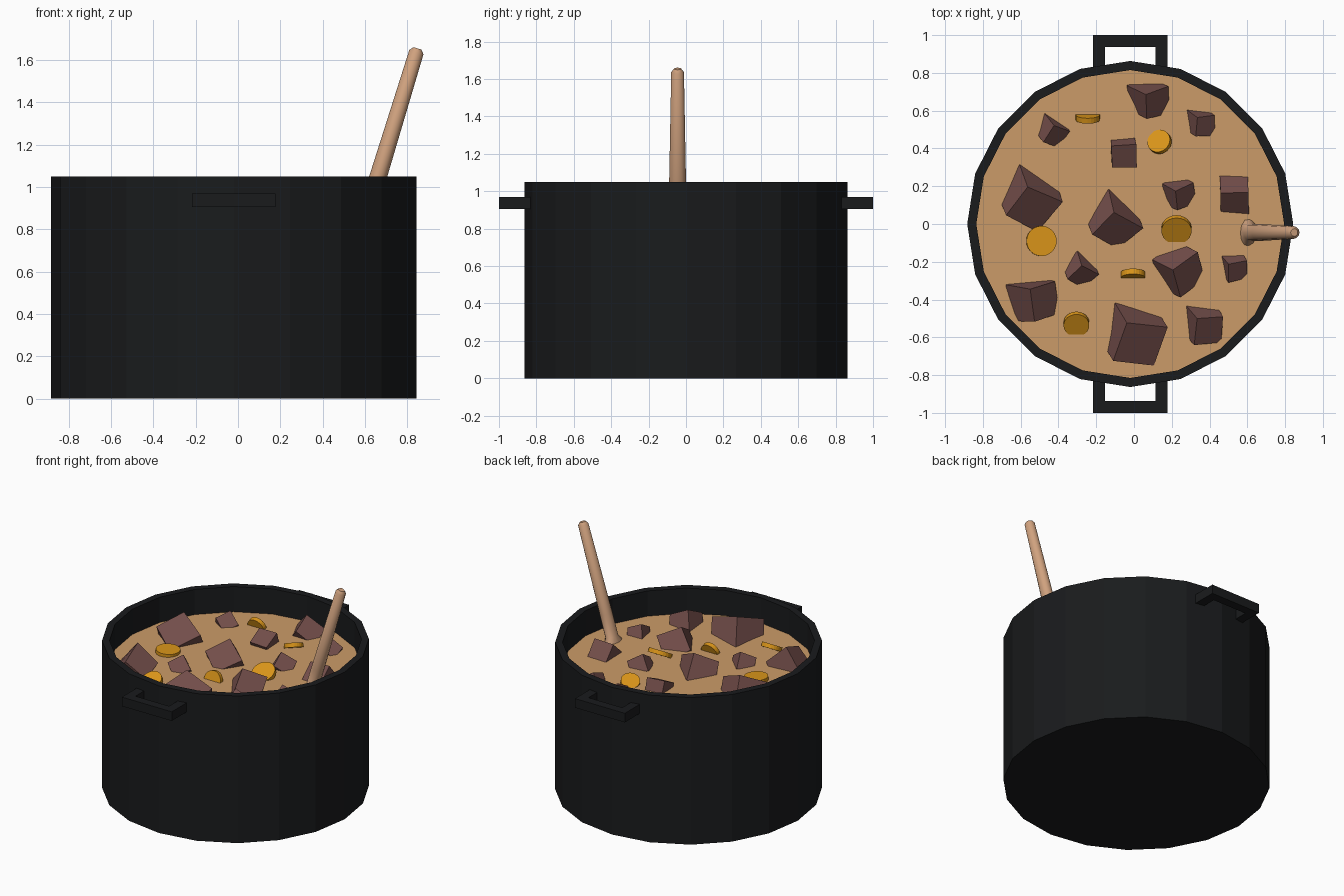
import bpy, bmesh, math, random
from mathutils import Vector, Matrix, Euler

if "Cube" in bpy.data.objects:
    bpy.data.objects.remove(bpy.data.objects["Cube"])

random.seed(4)
CX, SOUP = -0.02, 0.87


def material(name, rgb):
    m = bpy.data.materials.new(name)
    m.diffuse_color = (*rgb, 1)
    m.use_nodes = True
    m.node_tree.nodes["Principled BSDF"].inputs["Base Color"].default_value = m.diffuse_color
    return m


IRON = material("dark_iron", (0.010, 0.011, 0.012))
BROTH = material("broth", (0.60, 0.33, 0.14))
MEAT = material("meat", (0.17, 0.075, 0.068))
CARROT = material("carrot", (0.70, 0.30, 0.01))
WOOD = material("wood", (0.63, 0.36, 0.21))


def finish(bm, name, mat):
    bmesh.ops.recalc_face_normals(bm, faces=bm.faces)
    me = bpy.data.meshes.new(name)
    bm.to_mesh(me)
    bm.free()
    me.materials.append(mat)
    ob = bpy.data.objects.new(name, me)
    bpy.context.collection.objects.link(ob)
    return ob


def loft(name, rings, mat):
    """Skin a list of equal-sized point rings and cap both ends."""
    bm = bmesh.new()
    vs = [[bm.verts.new(p) for p in r] for r in rings]
    n = len(vs[0])
    for a, b in zip(vs, vs[1:]):
        for i in range(n):
            bm.faces.new((a[i], a[(i + 1) % n], b[(i + 1) % n], b[i]))
    bm.faces.new(vs[0])
    bm.faces.new(vs[-1])
    return finish(bm, name, mat)


def circle(r, z, n=20):
    return [(CX + r * math.cos(2 * math.pi * i / n), r * math.sin(2 * math.pi * i / n), z)
            for i in range(n)]


# Pot shell and the stew surface
loft("pot", [circle(0.863, 0), circle(0.863, 1.05), circle(0.815, 1.05), circle(0.815, 0.05)], IRON)
loft("stew", [circle(0.815, 0.06), circle(0.815, SOUP)], BROTH)

# Side handles: U outline extruded upward, mirrored front and back
U = [(-0.197, 0.82), (-0.197, 1.0), (0.197, 1.0), (0.197, 0.82),
     (0.133, 0.82), (0.133, 0.938), (-0.133, 0.938), (-0.133, 0.82)]
for name, s in (("front_handle", -1), ("back_handle", 1)):
    loft(name, [[(CX + x, s * y, z) for x, y in U] for z in (0.905, 0.97)], IRON)

# Wooden spoon: leaning handle flaring to a submerged bowl (x, z, thickness, width)
SPOON = [(0.848, 1.655, 0.020, 0.020), (0.843, 1.637, 0.035, 0.034), (0.663, 1.05, 0.041, 0.045),
         (0.618, 0.90, 0.042, 0.045), (0.600, 0.84, 0.045, 0.095), (0.567, 0.73, 0.04, 0.14),
         (0.528, 0.60, 0.035, 0.13), (0.498, 0.50, 0.02, 0.06)]
axis = Vector((0.958, 0, -0.287))
rings = []
for x, z, t, w in SPOON:
    rings.append([Vector((x, -0.045, z)) + axis * (t * math.cos(a)) + Vector((0, w * math.sin(a), 0))
                  for a in [2 * math.pi * i / 12 for i in range(12)]])
spoon = loft("spoon", rings, WOOD)
for p in spoon.data.polygons:
    p.use_smooth = len(p.vertices) == 4

# Meat chunks: uneven tilted blocks (x, y, edge, tilt x, tilt y, turn)
CHUNKS = [(-0.56, 0.14, 0.22, 25, 28, -25), (-0.11, 0.02, 0.19, 28, 30, -30),
          (0.0, -0.58, 0.225, 25, 22, -8), (-0.53, -0.40, 0.19, 20, 38, 20),
          (0.235, -0.24, 0.17, 38, 25, 35), (0.37, -0.53, 0.16, 28, 22, 5),
          (0.53, -0.225, 0.11, 32, 20, 12), (0.53, 0.16, 0.15, 42, 0, 0),
          (0.235, 0.165, 0.125, 35, 30, 25), (-0.06, 0.385, 0.125, 25, 4, 3),
          (0.075, 0.66, 0.145, 30, 35, 20), (0.35, 0.54, 0.115, 25, 30, 8),
          (-0.435, 0.49, 0.115, 20, 38, -20), (-0.285, -0.24, 0.125, 30, 35, -28)]
for i, (x, y, e, rx, ry, rz) in enumerate(CHUNKS):
    bm = bmesh.new()
    bmesh.ops.create_cube(bm, size=e)
    for v in bm.verts:
        v.co *= random.uniform(0.9, 1.1)
    rot = Euler([math.radians(a) for a in (rx, ry, rz)]).to_matrix().to_4x4()
    bm.transform(Matrix.Translation((x, y, SOUP - 0.01)) @ rot)
    finish(bm, f"meat_chunk_{i + 1}", MEAT)

# Carrot slices: tilted discs (x, y, height over stew, radius, tilt x, tilt y)
SLICES = [(-0.49, -0.09, 0.008, 0.08, 0, 3), (0.225, -0.03, 0.02, 0.08, 30, 0),
          (-0.305, -0.53, 0.015, 0.068, 30, 0), (0.135, 0.435, 0.015, 0.063, -20, -20),
          (-0.245, 0.565, 0.0, 0.064, -72, 0), (-0.005, -0.27, 0.0, 0.064, 72, 0)]
for i, (x, y, h, r, rx, ry) in enumerate(SLICES):
    bm = bmesh.new()
    bmesh.ops.create_cone(bm, cap_ends=True, segments=24, radius1=r, radius2=r, depth=0.03)
    rot = Euler((math.radians(rx), math.radians(ry), 0)).to_matrix().to_4x4()
    bm.transform(Matrix.Translation((x, y, SOUP + h)) @ rot)
    finish(bm, f"carrot_slice_{i + 1}", CARROT)
